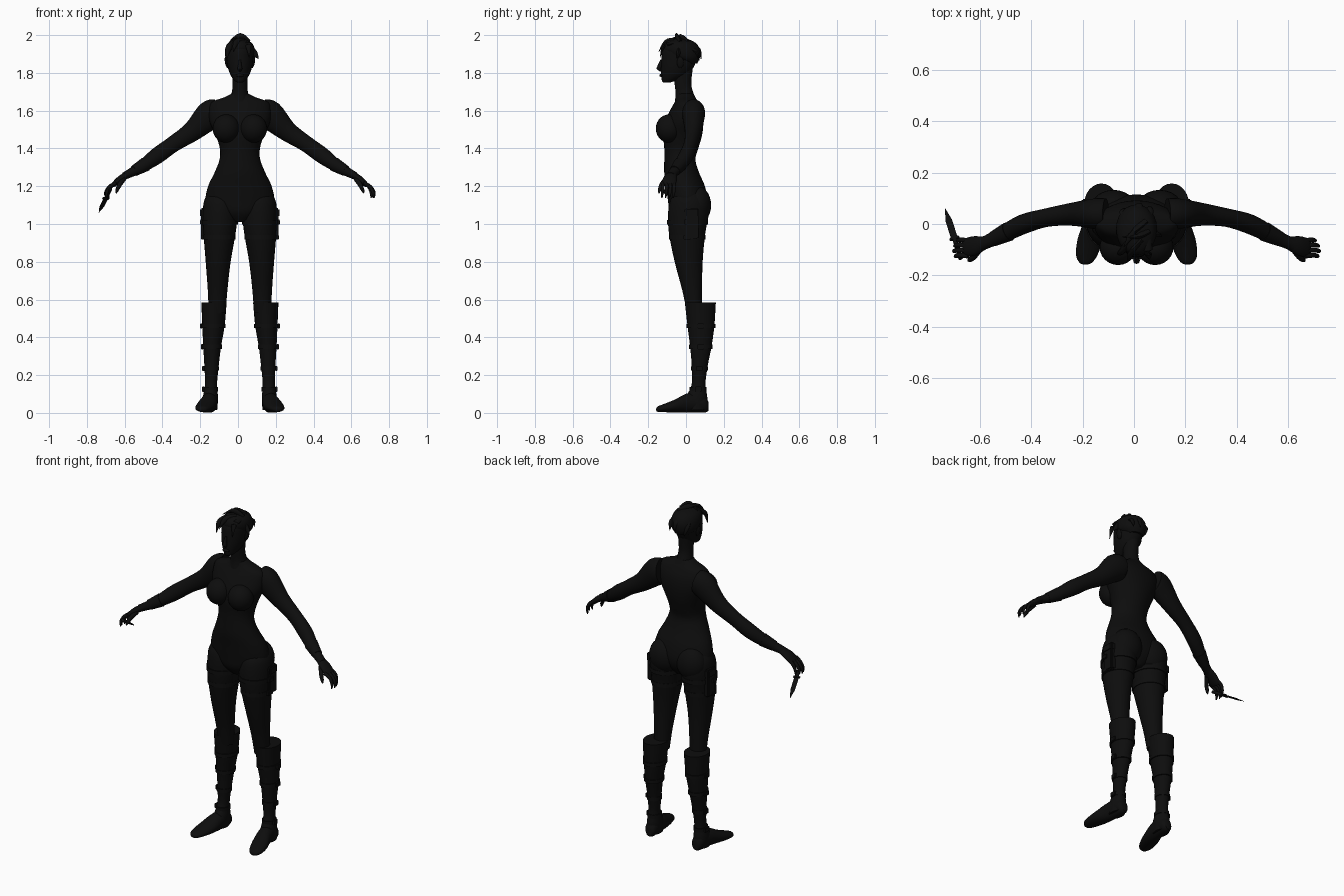
import bpy
import bmesh
import math
from mathutils import Vector, Matrix

cube = bpy.data.objects.get("Cube")
if cube:
    bpy.data.objects.remove(cube, do_unlink=True)

MID = 0.01  # body centre line
X, Y, Z = Vector((1, 0, 0)), Vector((0, 1, 0)), Vector((0, 0, 1))

black = bpy.data.materials.new("matte black")
black.use_nodes = True
black.diffuse_color = (0.004, 0.004, 0.004, 1)
black.node_tree.nodes["Principled BSDF"].inputs["Base Color"].default_value = black.diffuse_color


def finish(name, bm, angle=50):
    bmesh.ops.recalc_face_normals(bm, faces=bm.faces)
    mesh = bpy.data.meshes.new(name)
    bm.to_mesh(mesh)
    bm.free()
    mesh.materials.append(black)
    obj = bpy.data.objects.new(name, mesh)
    bpy.context.collection.objects.link(obj)
    bpy.ops.object.select_all(action='DESELECT')
    obj.select_set(True)
    bpy.context.view_layer.objects.active = obj
    bpy.ops.object.shade_smooth_by_angle(angle=math.radians(angle))
    return obj


def spline(rows, steps=4):
    """Smooth curve through rows of numbers."""
    pts = [Vector(r) for r in rows]
    out = []
    for i in range(len(pts) - 1):
        a, b, c, d = pts[max(i - 1, 0)], pts[i], pts[i + 1], pts[min(i + 2, len(pts) - 1)]
        for k in range(steps):
            t = k / steps
            out.append(b + (c - a) * (t / 2) + (a * 2 - b * 5 + c * 4 - d) * (t * t / 2)
                       + (b * 3 - a - c * 3 + d) * (t ** 3 / 2))
    return out + [pts[-1]]


def loft(name, rows, axes=None, sides=24, smooth=True):
    """Skin ellipses given as x, y, z, radius a, radius b."""
    rows = spline(rows) if smooth else [Vector(r) for r in rows]
    bm = bmesh.new()
    rings = []
    for i, r in enumerate(rows):
        if axes:
            a, b = axes
        else:
            t = rows[min(i + 1, len(rows) - 1)][:3]
            t = (Vector(t) - Vector(rows[max(i - 1, 0)][:3])).normalized()
            a = t.cross(Y if abs(t.y) < 0.8 else Z).normalized()
            b = t.cross(a)
        c = Vector(r[:3])
        ring = []
        for k in range(sides):
            u = math.tau * k / sides
            ring.append(bm.verts.new(c + a * (math.cos(u) * max(r[3], 0.0005))
                                     + b * (math.sin(u) * max(r[4], 0.0005))))
        rings.append(ring)
    for p, q in zip(rings, rings[1:]):
        for k in range(sides):
            n = (k + 1) % sides
            bm.faces.new((p[k], p[n], q[n], q[k]))
    bm.faces.new(rings[0])
    bm.faces.new(rings[-1])
    return finish(name, bm)


def upright(rows, side=1):
    """Rows of height, x, half width, front y, back y to ellipses."""
    return [(MID + side * x, (f + b) / 2, z, w, (b - f) / 2) for z, x, w, f, b in rows]


def ball(name, place, size, tilt=0):
    bm = bmesh.new()
    bmesh.ops.create_uvsphere(bm, u_segments=24, v_segments=14, radius=1)
    bm.transform(Matrix.Translation(place) @ Matrix.Rotation(tilt, 4, 'Y') @ Matrix.Diagonal((*size, 1)))
    return finish(name, bm)


def box(name, place, size):
    bm = bmesh.new()
    bmesh.ops.create_cube(bm, size=1)
    bm.transform(Matrix.Translation(place) @ Matrix.Diagonal((*size, 1)))
    bmesh.ops.bevel(bm, geom=bm.edges[:], offset=min(size) * 0.2, segments=2, affect='EDGES')
    return finish(name, bm, 30)


def band(name, rows, z, height, grow):
    """Strap that hugs an upright loft at height z."""
    curve = spline(rows)
    r = min(curve, key=lambda p: abs(p.z - z))
    ring = [(r[0], r[1], z + dz, r[3] + g, r[4] + g)
            for dz, g in ((-height, 0), (-height, grow), (height, grow), (height, 0))]
    loft(name, ring, (X, Y), smooth=False)
    return r


# Torso, neck and head
loft("torso", upright([
    (1.01, 0, .04, -.05, .06), (1.06, 0, .13, -.085, .1), (1.12, 0, .18, -.095, .115),
    (1.2, 0, .168, -.105, .1), (1.27, 0, .135, -.115, .07), (1.34, 0, .108, -.115, .05),
    (1.4, 0, .106, -.115, .065), (1.47, 0, .128, -.12, .085), (1.54, 0, .16, -.11, .092),
    (1.6, 0, .165, -.085, .085), (1.645, 0, .15, -.06, .065), (1.67, 0, .085, -.05, .05),
    (1.69, 0, .045, -.05, .04)]), (X, Y), sides=32)
loft("neck", upright([(1.64, 0, .06, -.06, .055), (1.69, 0, .044, -.055, .04),
                      (1.74, 0, .039, -.06, .028), (1.82, 0, .042, -.07, .035)]), (X, Y))
loft("head", upright([
    (1.748, 0, .012, -.12, -.09), (1.76, 0, .03, -.128, -.05), (1.79, 0, .05, -.132, .01),
    (1.83, 0, .064, -.132, .04), (1.88, 0, .071, -.13, .06), (1.92, 0, .07, -.125, .062),
    (1.955, 0, .055, -.1, .045), (1.975, 0, .015, -.05, .0)]), (X, Y))
loft("nose", [(MID, -.128, 1.87, .006, .008), (MID, -.138, 1.84, .009, .012),
              (MID, -.143, 1.822, .013, .012), (MID, -.132, 1.808, .006, .006)], (X, Y), 12)
ball("lips", (MID, -.13, 1.787), (.022, .011, .009))
for name, s in (("left", 1), ("right", -1)):
    ball(name + "_ear", (MID + s * .071, -.03, 1.855), (.008, .018, .03), s * .2)
    ball(name + "_breast", (MID + s * .072, -.09, 1.505), (.072, .07, .075))
    ball(name + "_buttock", (MID + s * .09, .06, 1.1), (.09, .073, .1))

# Cropped hair with swept locks
loft("hair_cap", upright([(1.85, 0, .045, -.02, .06), (1.88, 0, .075, -.085, .073),
                          (1.92, 0, .079, -.12, .075), (1.955, 0, .066, -.115, .055),
                          (1.975, 0, .035, -.085, .02), (1.982, 0, .01, -.05, -.01)]), (X, Y))
locks = [((.04, -.03, 1.96), (.0, -.05, 1.995), (-.055, -.05, 1.965)),
         ((.03, .01, 1.96), (-.01, -.03, 1.99), (-.05, -.09, 1.975)),
         ((.02, -.06, 1.965), (-.02, -.11, 1.96), (-.035, -.145, 1.91)),
         ((.04, -.06, 1.955), (.045, -.115, 1.945), (.05, -.138, 1.88)),
         ((-.03, -.07, 1.955), (-.06, -.11, 1.93), (-.07, -.12, 1.87)),
         ((.05, -.04, 1.93), (.08, -.04, 1.9), (.098, -.05, 1.875)),
         ((.0, .03, 1.94), (.01, .07, 1.92), (.01, .08, 1.87)),
         ((.04, .02, 1.93), (.05, .055, 1.91), (.05, .07, 1.865)),
         ((-.04, .02, 1.93), (-.05, .05, 1.9), (-.04, .06, 1.85))]
for i, (a, b, c) in enumerate(locks):
    shift = Vector((MID, 0, 0))
    loft(f"hair_lock_{i}", [(*(Vector(p) + shift), r, r * .6)
                            for p, r in ((a, .02), (b, .016), (c, .001))], sides=10)

leg_rows = [(1.16, .1, .07, -.06, .09), (1.12, .104, .086, -.085, .115), (1.05, .105, .092, -.095, .12),
            (.95, .108, .085, -.09, .102), (.8, .115, .066, -.06, .088), (.65, .118, .052, -.02, .085),
            (.53, .12, .045, .005, .085)]
boot_rows = [(.585, .137, .067, -.006, .158), (.46, .14, .059, .008, .15), (.35, .147, .047, .022, .135),
             (.25, .15, .038, .03, .115), (.15, .153, .032, .03, .103), (.08, .156, .04, .0, .113),
             (.015, .158, .038, .0, .108)]
foot_rows = [(.118, .155, .035, .02, .025), (.1, .156, .045, .034, .043), (.05, .158, .055, .04, .052),
             (.0, .165, .051, .045, .05), (-.06, .18, .036, .05, .034), (-.12, .194, .025, .042, .021),
             (-.15, .198, .02, .025, .014), (-.158, .199, .018, .008, .005)]
arm_rows = [(.12, .04, 1.59, .07, .06), (.16, .04, 1.575, .077, .06), (.25, .038, 1.492, .054, .045),
            (.35, .025, 1.425, .043, .036), (.44, .0, 1.36, .043, .038), (.52, -.04, 1.302, .031, .033),
            (.58, -.068, 1.27, .023, .026), (.61, -.08, 1.255, .02, .027)]

for name, s in (("left", 1), ("right", -1)):
    # Legs, boots and feet
    leg, boot = upright(leg_rows, s), upright(boot_rows, s)
    loft(name + "_leg", leg, (X, Y))
    loft(name + "_boot", boot, (X, Y))
    loft(name + "_foot", [(MID + s * x, y, z, w, h) for y, x, z, w, h in foot_rows], (X, Z))
    # Straps and buckles
    for i, z in enumerate((.46, .35, .235, .125)):
        r = band(f"{name}_boot_strap_{i}", boot, z, .011, .005)
        box(f"{name}_boot_buckle_{i}", (r[0] + s * (r[3] + .006), r[1], z), (.014, .035, .028))
    for i, z in enumerate((1.01, .93)):
        r = band(f"{name}_thigh_strap_{i}", leg, z, .012, .005)
        box(f"{name}_thigh_buckle_{i}", (r[0] + s * (r[3] + .008), r[1], z), (.016, .04, .026))
    box(name + "_thigh_pouch", (MID + s * .188, .03, 1.0), (.034, .07, .16))
    box(name + "_pouch_flap", (MID + s * .19, .03, 1.06), (.04, .076, .05))

    # Arms and hands
    loft(name + "_arm", [(MID + s * r[0], *r[1:]) for r in arm_rows])
    loft(name + "_cuff", [(MID + s * x, y, z, r, r) for x, y, z, r in
                          ((.5, -.03, 1.316, .038), (.56, -.059, 1.281, .029))], smooth=False)
    loft(name + "_palm", [(MID + s * x, y, z, a, b) for x, y, z, a, b in
                          ((.59, -.073, 1.265, .018, .025), (.63, -.084, 1.24, .018, .037),
                           (.66, -.091, 1.215, .015, .037), (.672, -.094, 1.203, .01, .033))], sides=16)
    for i in range(4):
        y = -.065 - i * .02
        reach = (.0, .012, .016, .01)[i]
        loft(f"{name}_finger_{i}", [(MID + s * x, y + dy, z, r, r) for x, dy, z, r in
                                    ((.655, 0, 1.218, .01), (.683 + reach / 2, .003, 1.197, .0095),
                                     (.695 + reach, .0, 1.165, .008),
                                     (.694 + reach, -.003, 1.138, .003))], sides=10)
    loft(name + "_thumb", [(MID + s * x, y, z, r, r) for x, y, z, r in
                           ((.615, -.1, 1.24, .014), (.635, -.128, 1.21, .012),
                            (.65, -.14, 1.18, .009), (.655, -.143, 1.163, .003))], sides=10)

# Knife held in the right hand
pommel, tip = Vector((-.675, -.135, 1.185)), Vector((-.737, .062, 1.06))
for name, parts in (("knife_handle", ((0, .009, .009), (.15, .01, .01), (.4, .009, .009))),
                    ("knife_guard", ((.38, .02, .008), (.42, .02, .008))),
                    ("knife_blade", ((.4, .013, .004), (.75, .013, .004), (1, .0, .0)))):
    loft(name, [(*pommel.lerp(tip, t), a, b) for t, a, b in parts], sides=8, smooth=False)
